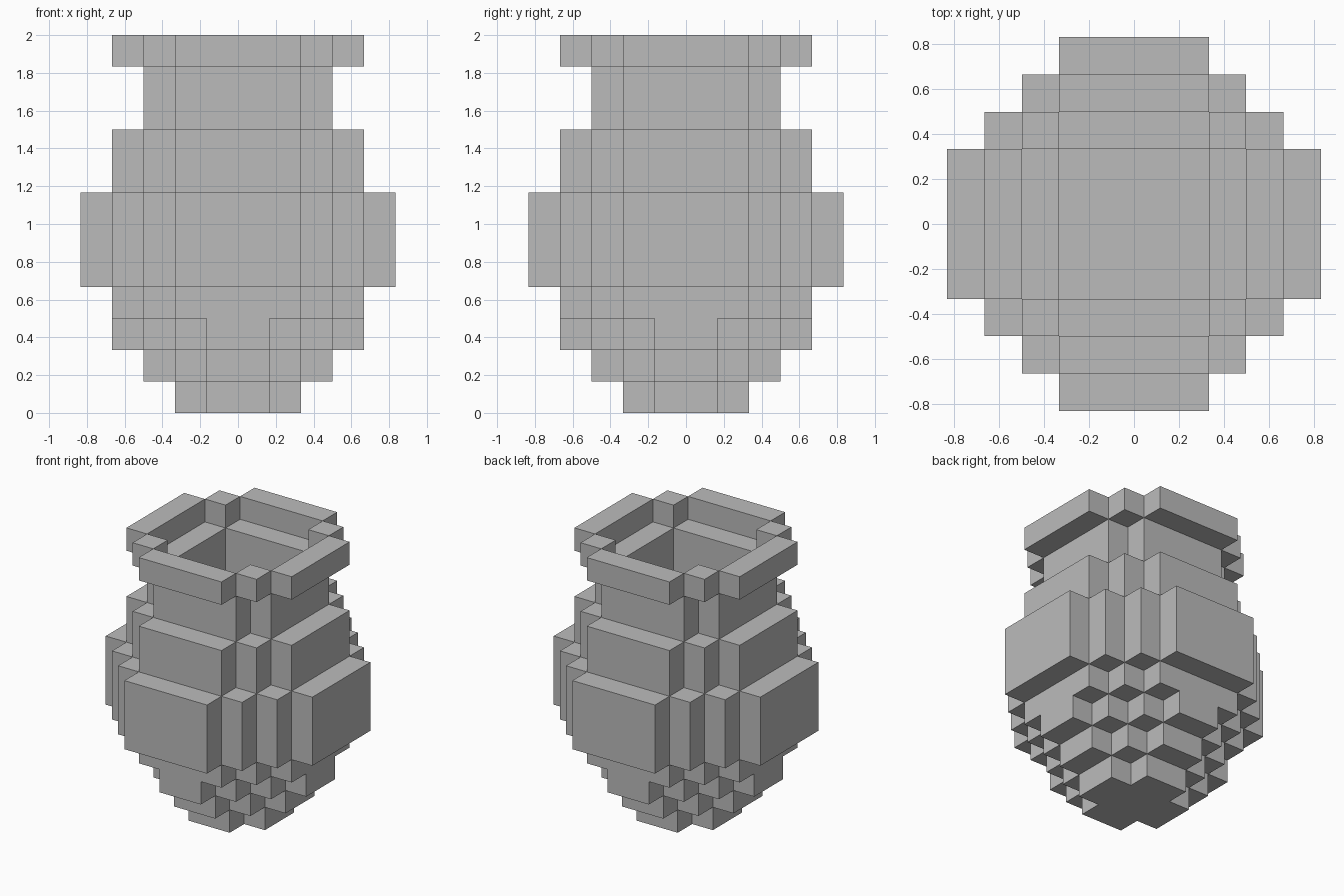
import bpy
import bmesh
from mathutils import Matrix, Vector

if "Cube" in bpy.data.objects:
    bpy.data.objects.remove(bpy.data.objects["Cube"], do_unlink=True)

U = 1 / 6  # edge of one block

clay = bpy.data.materials.new("plain_grey_clay")
clay.use_nodes = True
clay.diffuse_color = (0.5, 0.5, 0.5, 1)
clay.node_tree.nodes["Principled BSDF"].inputs["Base Color"].default_value = (0.5, 0.5, 0.5, 1)


def finish(name, bm):
    """Scale block units to model units and make the object."""
    bmesh.ops.scale(bm, vec=(U, U, U), verts=bm.verts)
    bmesh.ops.recalc_face_normals(bm, faces=bm.faces)
    mesh = bpy.data.meshes.new(name)
    bm.to_mesh(mesh)
    bm.free()
    mesh.materials.append(clay)
    bpy.context.collection.objects.link(bpy.data.objects.new(name, mesh))


def box(bm, low, high, turn):
    """Add a box between two corners, turned by quarter turns about z."""
    low, high = Vector(low), Vector(high)
    place = Matrix.Translation((low + high) / 2) @ Matrix.Diagonal((*(high - low), 1))
    bmesh.ops.create_cube(bm, size=1, matrix=turn @ place)


# exact quarter turns about z
QUARTER = Matrix(((0, -1, 0, 0), (1, 0, 0, 0), (0, 0, 1, 0), (0, 0, 0, 1)))
TURNS = [Matrix.Identity(4), QUARTER, QUARTER @ QUARTER, QUARTER @ QUARTER @ QUARTER]


def ring(name, z0, z1, reach, flat):
    """Hollow tier: four flat walls and diagonal corner posts, one block thick."""
    bm = bmesh.new()
    for turn in TURNS:
        box(bm, (-flat, -reach, z0), (flat, 1 - reach, z1), turn)
        for i in range(flat, reach - 1):
            y = -(reach + flat - i - 1)
            box(bm, (i, y, z0), (i + 1, y + 1, z1), turn)
    finish(name, bm)


def slab(name, z0, z1, reach, flat):
    """Solid tier with a stepped outline."""
    bm = bmesh.new()
    quarter = [(reach, flat)]
    for i in range(reach - 1, flat - 1, -1):
        y = reach + flat - i
        quarter += [(i, y - 1), (i, y)]
    points = [turn @ Vector((x, y, z0)) for turn in TURNS for x, y in quarter]
    face = bm.faces.new([bm.verts.new(p) for p in points])
    top = bmesh.ops.extrude_face_region(bm, geom=[face], use_keep_orig=True)["geom"]
    bmesh.ops.translate(bm, vec=(0, 0, z1 - z0),
                        verts=[v for v in top if isinstance(v, bmesh.types.BMVert)])
    finish(name, bm)


# name, bottom, top, reach from the axis, half width of the flat side
slab("foot", 0, 1, 2, 1)
slab("base", 1, 2, 3, 1)
ring("lower_bowl", 2, 3, 4, 1)
ring("upper_bowl", 3, 4, 4, 2)
ring("belly", 4, 7, 5, 2)
ring("shoulder", 7, 9, 4, 2)
ring("neck", 9, 11, 3, 2)
ring("rim", 11, 12, 4, 2)
